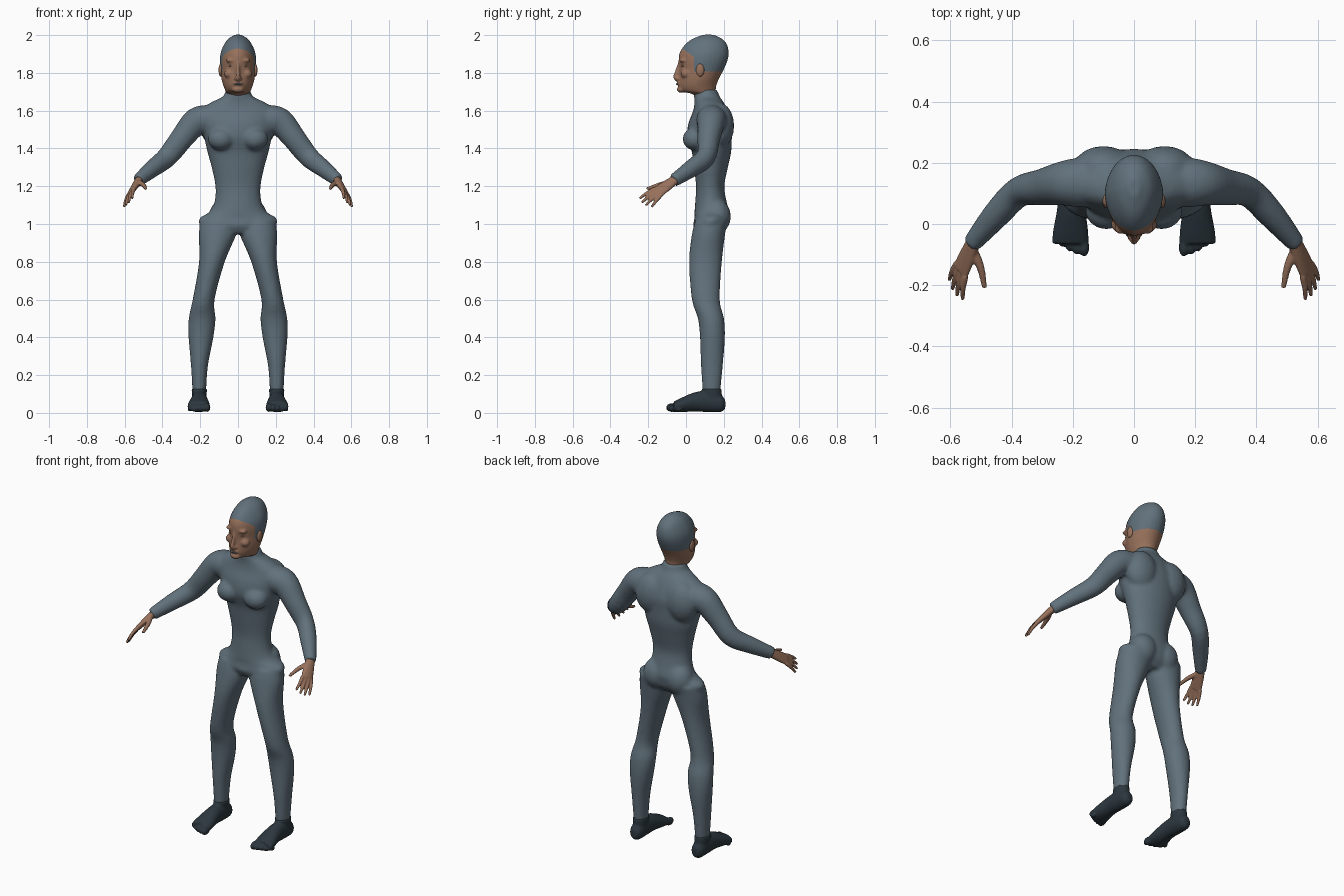
import bpy, bmesh, math
from mathutils import Vector, Matrix

if "Cube" in bpy.data.objects:
    bpy.data.objects.remove(bpy.data.objects["Cube"])


def material(name, colour):
    mat = bpy.data.materials.new(name)
    mat.use_nodes = True
    mat.diffuse_color = (*colour, 1)
    for node in mat.node_tree.nodes:
        if node.type == "BSDF_PRINCIPLED":
            node.inputs["Base Color"].default_value = (*colour, 1)
            node.inputs["Roughness"].default_value = 0.7
    return mat


suit = material("slate suit", (0.12, 0.165, 0.2))
skin = material("tan skin", (0.31, 0.165, 0.105))
shoe = material("dark footwear", (0.025, 0.038, 0.048))
eye_tone = material("pale eye", (0.4, 0.25, 0.17))


def refine(rows, steps):
    """Catmull-Rom interpolation of a short list of sections."""
    out = []
    for i in range(len(rows) - 1):
        quad = [rows[max(i - 1, 0)], rows[i], rows[i + 1], rows[min(i + 2, len(rows) - 1)]]
        for k in range(steps):
            t = k / steps
            out.append([b + t * (c - a) / 2
                        + t * t * (a - 2.5 * b + 2 * c - d / 2)
                        + t ** 3 * (1.5 * (b - c) + (d - a) / 2)
                        for a, b, c, d in zip(*quad)])
    out.append(list(rows[-1]))
    return out


def tube(bm, rows, ref, axis=None, egg=0, sides=28, steps=4):
    """Closed loft through rows of (x, y, z, half width, half depth)."""
    rows = refine(rows, steps)
    rings = []
    for i, row in enumerate(rows):
        centre = Vector(row[:3])
        ahead, behind = rows[min(i + 1, len(rows) - 1)], rows[max(i - 1, 0)]
        t = Vector(axis) if axis else (Vector(ahead[:3]) - Vector(behind[:3])).normalized()
        u = Vector(ref).cross(t).normalized()
        v = t.cross(u)
        ring = []
        for k in range(sides):
            a = math.tau * k / sides
            narrow = 1 - egg * max(0, -math.sin(a))
            ring.append(bm.verts.new(centre + u * row[3] * math.cos(a) * narrow
                                     + v * row[4] * math.sin(a)))
        rings.append(ring)
    for low, high in zip(rings, rings[1:]):
        for k in range(sides):
            n = (k + 1) % sides
            bm.faces.new((low[k], low[n], high[n], high[k]))
    bm.faces.new(rings[0][::-1])
    bm.faces.new(rings[-1])


def upright(bm, rows, egg=0):
    """Vertical loft from rows of (z, x, y, half width, half depth)."""
    tube(bm, [(x, y, z, w, d) for z, x, y, w, d in rows], (0, 1, 0), (0, 0, 1), egg)


def ball(bm, centre, size):
    bmesh.ops.create_uvsphere(bm, u_segments=20, v_segments=12, radius=1,
                              matrix=Matrix.Translation(centre) @ Matrix.Diagonal((*size, 1)))


def reflect(bm):
    """Copy everything so far to the other side."""
    copy = bmesh.ops.duplicate(bm, geom=bm.verts[:] + bm.edges[:] + bm.faces[:])["geom"]
    for v in copy:
        if isinstance(v, bmesh.types.BMVert):
            v.co.x = -v.co.x
    bmesh.ops.reverse_faces(bm, faces=[f for f in copy if isinstance(f, bmesh.types.BMFace)])


def finish(bm, name, mats, voxel=0, smooth=0):
    """Make the object, blending its overlapping volumes when voxel is set."""
    bmesh.ops.recalc_face_normals(bm, faces=bm.faces[:])
    mesh = bpy.data.meshes.new(name)
    bm.to_mesh(mesh)
    bm.free()
    obj = bpy.data.objects.new(name, mesh)
    bpy.context.scene.collection.objects.link(obj)
    if voxel:
        blend = obj.modifiers.new("blend", "REMESH")
        blend.mode = "VOXEL"
        blend.voxel_size = voxel
        relax = obj.modifiers.new("relax", "SMOOTH")
        relax.factor = 0.5
        relax.iterations = smooth
        bpy.context.view_layer.update()
        graph = bpy.context.evaluated_depsgraph_get()
        baked = bpy.data.meshes.new_from_object(obj.evaluated_get(graph))
        obj.modifiers.clear()
        obj.data = baked
    obj.data.materials.clear()
    for mat in mats:
        obj.data.materials.append(mat)
    for p in obj.data.polygons:
        p.use_smooth = True
        p.material_index = 0
    return obj


# Bodysuit: one side of limbs and bulges, reflected, then the trunk
bm = bmesh.new()
upright(bm, [(1.02, .105, .135, .09, .085), (.95, .108, .12, .1, .088),
             (.8, .138, .103, .068, .087), (.6, .182, .105, .058, .074),
             (.5, .19, .132, .071, .069), (.4, .196, .14, .066, .066),
             (.25, .204, .137, .045, .058), (.11, .205, .135, .036, .047)])
tube(bm, [(.12, .135, 1.56, .08, .07), (.19, .135, 1.55, .08, .078),
          (.235, .132, 1.53, .072, .072), (.3, .12, 1.45, .06, .062),
          (.375, .105, 1.355, .05, .056), (.45, .03, 1.295, .045, .047),
          (.53, -.065, 1.23, .031, .035)], (0, 0, 1))
ball(bm, (.075, .165, 1.04), (.08, .073, .09))
ball(bm, (.09, .045, 1.45), (.07, .063, .06))
ball(bm, (.1, .18, 1.52), (.1, .075, .12))
reflect(bm)
upright(bm, [(.95, 0, .12, .14, .06), (.99, 0, .127, .2, .088), (1.03, 0, .135, .205, .09),
             (1.065, 0, .137, .15, .092), (1.12, 0, .132, .124, .083),
             (1.2, 0, .128, .12, .075), (1.3, 0, .132, .14, .09),
             (1.38, 0, .135, .162, .104), (1.46, 0, .125, .18, .118),
             (1.53, 0, .128, .2, .116), (1.6, 0, .13, .205, .092),
             (1.645, 0, .122, .14, .077), (1.675, 0, .11, .08, .068),
             (1.71, 0, .105, .065, .062)])
finish(bm, "bodysuit", [suit], voxel=.01, smooth=5)

# Hands: palm, four spread fingers and a thumb
bm = bmesh.new()
wrist, knuckles = Vector((.522, -.055, 1.236)), Vector((.565, -.15, 1.17))
across = Vector((.045, .07, -.045)).normalized()
flat = (knuckles - wrist).cross(across)
middle = wrist.lerp(knuckles, .5)
tube(bm, [(*wrist, .025, .021), (*middle, .033, .018), (*knuckles, .037, .013)], flat)
index_tip, little_tip = Vector((.56, -.246, 1.135)), Vector((.603, -.182, 1.09))
for i in range(4):
    f = i / 3
    base = knuckles + across * (f - .5) * .058
    reach = .014 * math.sin(math.pi * f)
    tip = index_tip.lerp(little_tip, f) + (knuckles - wrist).normalized() * reach
    joint = base.lerp(tip, .5) + flat.normalized() * .004
    tube(bm, [(*base, .011, .011), (*joint, .0095, .0095), (*tip, .0065, .0065)], flat, sides=12)
tube(bm, [(.528, -.085, 1.222, .018, .014), (.502, -.14, 1.208, .013, .012),
          (.488, -.208, 1.186, .008, .008)], (0, 0, 1), sides=12)
reflect(bm)
finish(bm, "hands", [skin], voxel=.0045, smooth=2)

# Feet: ankle, sole and toes
bm = bmesh.new()
upright(bm, [(.03, .205, .14, .036, .05), (.08, .205, .138, .038, .053),
             (.128, .205, .135, .041, .052)])
tube(bm, [(.205, .208, .045, .018, .022), (.205, .185, .05, .036, .045),
          (.205, .12, .06, .042, .056), (.205, .05, .059, .046, .051),
          (.207, -.02, .043, .057, .039), (.208, -.065, .032, .06, .028)],
     (0, 0, 1), (0, -1, 0))
for i in range(5):
    radius = .019 - .0022 * i
    ball(bm, (.163 + .0235 * i, -.076 + .0045 * i * i / 2, radius + .009),
         (radius * .9, radius * 1.6, radius * 1.2))
reflect(bm)
finish(bm, "feet", [shoe], voxel=.006, smooth=2)

# Head with neck, nose, brow, cheeks and chin blended together
bm = bmesh.new()
ball(bm, (.036, -.016, 1.866), (.03, .018, .011))
ball(bm, (.045, -.002, 1.795), (.03, .026, .024))
ball(bm, (.012, -.045, 1.769), (.009, .012, .008))
reflect(bm)
upright(bm, [(1.64, 0, .105, .055, .055), (1.685, 0, .1, .06, .06),
             (1.702, 0, .068, .066, .09), (1.73, 0, .06, .077, .1),
             (1.77, 0, .068, .088, .107), (1.82, 0, .083, .093, .118),
             (1.87, 0, .091, .096, .13), (1.91, 0, .097, .091, .129),
             (1.95, 0, .106, .074, .111), (1.98, 0, .113, .052, .079),
             (2.002, 0, .118, .018, .028)], egg=.15)
tube(bm, [(0, -.03, 1.855, .009, .012), (0, -.042, 1.815, .009, .014),
          (0, -.053, 1.778, .013, .015), (0, -.045, 1.765, .01, .012)], (0, 1, 0), sides=14)
ball(bm, (0, -.022, 1.712), (.032, .027, .018))
ball(bm, (0, -.033, 1.742), (.028, .016, .014))
head = finish(bm, "head", [skin, suit], voxel=.006, smooth=3)

# Close-fitting cap: cut its edge into the head and colour above it
slope, temple, nape, hairline = .7, .042, 1.808, 1.935
bm = bmesh.new()
bm.from_mesh(head.data)
for point, normal in (((0, temple, 0), (0, 1, 0)), ((0, 0, nape), (0, 0, 1)),
                      ((0, -.03, hairline), (0, slope, 1))):
    bmesh.ops.bisect_plane(bm, geom=bm.verts[:] + bm.edges[:] + bm.faces[:], dist=.0001,
                           plane_co=point, plane_no=normal)
for f in bm.faces:
    c = f.calc_center_median()
    edge = nape if c.y > temple else hairline - slope * (c.y + .03)
    f.material_index = 1 if c.z > edge else 0
    f.smooth = True
bm.to_mesh(head.data)
bm.free()

# Ears, eyes and mouth
for name, mat, centre, size in (("ears", skin, (.092, .075, 1.815), (.011, .022, .034)),
                                ("eyes", eye_tone, (.036, -.016, 1.838), (.014, .009, .005))):
    bm = bmesh.new()
    ball(bm, centre, size)
    reflect(bm)
    finish(bm, name, [mat])
bm = bmesh.new()
ball(bm, (0, -.045, 1.741), (.021, .008, .005))
finish(bm, "mouth", [suit])
